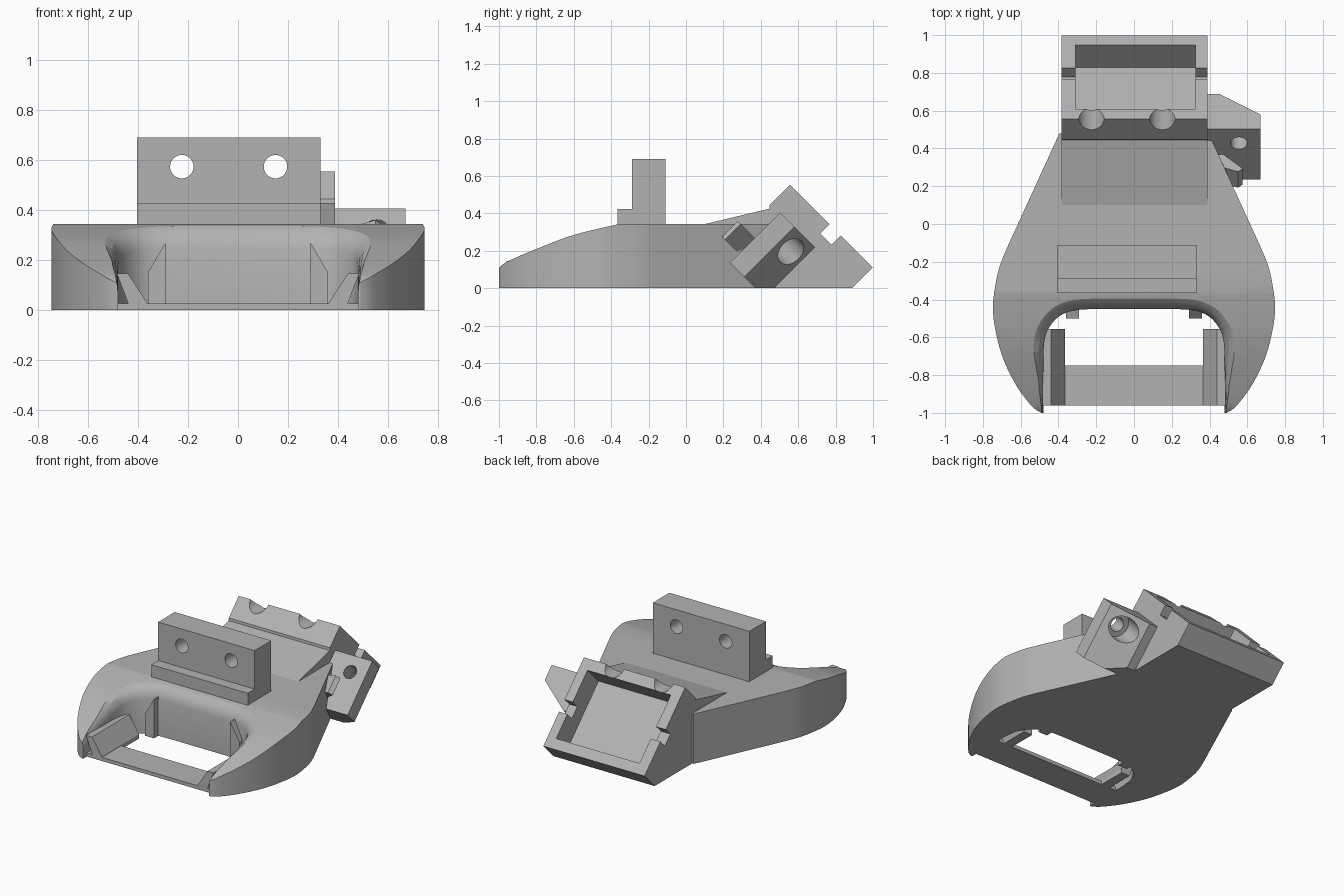
import bpy
import math
from mathutils import Vector

if "Cube" in bpy.data.objects:
    bpy.data.objects.remove(bpy.data.objects["Cube"])

grey = bpy.data.materials.new("plain_grey")
grey.use_nodes = True
grey.diffuse_color = (0.45, 0.45, 0.45, 1)
grey.node_tree.nodes["Principled BSDF"].inputs["Base Color"].default_value = (0.45, 0.45, 0.45, 1)

R = math.sqrt(0.5)


# Axis mappings: profile point (a, b) and depth d to world space
def plan(a, b, d):
    return (a, b, d)


def side(a, b, d):
    return (d, a, b)


def front(a, b, d):
    return (a, d, b)


def tilted(x, u, n):
    # u runs down the rear slope, n points out of it
    return (x, (n + u) * R, (n - u) * R)


def loft(name, rings):
    """Solid skinned through rings with equal point counts."""
    k = len(rings[0])
    verts = [p for ring in rings for p in ring]
    faces = [list(range(k))[::-1], list(range(len(verts) - k, len(verts)))]
    for r in range(len(rings) - 1):
        for i in range(k):
            j = (i + 1) % k
            faces.append([r * k + i, r * k + j, r * k + k + j, r * k + k + i])
    mesh = bpy.data.meshes.new(name)
    mesh.from_pydata(verts, [], faces)
    obj = bpy.data.objects.new(name, mesh)
    bpy.context.collection.objects.link(obj)
    mesh.materials.append(grey)
    bpy.context.view_layer.objects.active = obj
    for o in bpy.context.selected_objects:
        o.select_set(False)
    obj.select_set(True)
    bpy.ops.object.mode_set(mode="EDIT")
    bpy.ops.mesh.select_all(action="SELECT")
    bpy.ops.mesh.normals_make_consistent(inside=False)
    bpy.ops.object.mode_set(mode="OBJECT")
    return obj


def prism(name, pts, lo, hi, axes):
    return loft(name, [[axes(a, b, d) for a, b in pts] for d in (lo, hi)])


def rect(a0, a1, b0, b1):
    return [(a0, b0), (a1, b0), (a1, b1), (a0, b1)]


def rod(start, end, r0, r1):
    """Round cutter between two points."""
    start, end = Vector(start), Vector(end)
    turn = (end - start).to_track_quat("Z", "Y")
    ring = [Vector((math.cos(t * math.pi / 16), math.sin(t * math.pi / 16), 0)) for t in range(32)]
    return loft("cutter", [[c + turn @ (p * r) for p in ring] for c, r in ((start, r0), (end, r1))])


def combine(obj, cutter, operation="DIFFERENCE"):
    mod = obj.modifiers.new("cut", "BOOLEAN")
    mod.operation, mod.object, mod.solver = operation, cutter, "EXACT"
    bpy.context.view_layer.objects.active = obj
    bpy.ops.object.modifier_apply(modifier=mod.name)
    bpy.data.objects.remove(cutter)


def smooth_path(pts, steps=5):
    """Catmull-Rom curve through the points."""
    p = [Vector(q) for q in [pts[0]] + pts + [pts[-1]]]
    out = []
    for a, b, c, d in zip(p, p[1:], p[2:], p[3:]):
        for s in range(steps):
            t = s / steps
            out.append(0.5 * (2 * b + (c - a) * t + (2 * a - 5 * b + 4 * c - d) * t * t
                              + (3 * b - a - 3 * c + d) * t ** 3))
    return [tuple(q) for q in out] + [tuple(pts[-1])]


def mirrored(pts):
    return pts + [(-x, y) for x, y in reversed(pts)]


# Body: horned outline limited by a top that falls away to the front
crown = smooth_path([(-1.0, 0.11), (-0.95, 0.145), (-0.8, 0.21), (-0.6, 0.285), (-0.36, 0.343)])


def height(y):
    for (y0, z0), (y1, z1) in zip(crown, crown[1:]):
        if y <= y1:
            return z0 + (z1 - z0) * (y - y0) / (y1 - y0)
    return crown[-1][1]


outer = smooth_path([(0.49, -1.0), (0.54, -0.965), (0.62, -0.86), (0.69, -0.72), (0.73, -0.58),
                     (0.747, -0.45), (0.735, -0.33), (0.71, -0.22), (0.665, -0.11)])
body = prism("body", mirrored(outer + [(0.395, 0.48)]), 0, 0.6, plan)
combine(body, prism("cutter", [(-1.1, -0.1), (-1.1, 0.04)] + crown + [(0.6, 0.343), (0.6, -0.1)],
                    -1, 1, side), "INTERSECT")

# Front opening with a rounded upper lip
opening = mirrored([(0.48, -1.1), (0.48, -1.0), (0.48, -0.85)]
                   + smooth_path([(0.48, -0.68), (0.465, -0.58), (0.41, -0.5), (0.33, -0.46), (0.22, -0.45)]))


def lip(offset, drop):
    ring = []
    for i, (x, y) in enumerate(opening):
        a, b = Vector(opening[i - 1]), Vector(opening[(i + 1) % len(opening)])
        d = (b - a).normalized()
        if y < -1.05:
            d = Vector((0, math.copysign(1, x)))
        grow = offset * min(1, max(0.1, (y + 1) / 0.35))
        px, py = x + d.y * grow, y - d.x * grow
        ring.append((px, py, drop if abs(drop) >= 0.5 else height(py) - drop))
    return ring


combine(body, loft("cutter", [lip(0, -0.5), lip(0, 0.075), lip(0.008, 0.045), lip(0.025, 0.018),
                              lip(0.06, -0.003), lip(0.06, 0.6)]))
bpy.context.view_layer.objects.active = body
body.select_set(True)
bpy.ops.object.shade_smooth_by_angle(angle=math.radians(25))

# Low bar across the opening, with sloping guide rails
prism("front_bar", rect(-0.48, 0.48, -0.96, -0.75), 0, 0.025, plan)
for s, label in ((1, "left"), (-1, "right")):
    prism(label + "_guide_rail", [(s * x, z) for x, z in ((0.365, 0), (0.365, 0.03), (0.44, 0.145),
                                                        (0.485, 0.145), (0.43, 0))], -0.96, -0.555, front)
    prism(label + "_corner_block", [(s * x, z) for x, z in ((0.29, 0), (0.36, 0), (0.36, 0.15),
                                                          (0.29, 0.27))], -0.5, -0.43, front)

# Upright mounting block with a front step and two through holes
mount = prism("mounting_block", [(-0.365, 0.33), (-0.365, 0.425), (-0.29, 0.425), (-0.29, 0.69),
                                 (-0.11, 0.69), (-0.11, 0.33)], -0.405, 0.33, side)
for x in (-0.225, 0.15):
    combine(mount, rod((x, -0.5, 0.573), (x, 0, 0.573), 0.047, 0.047))

# Rear tray, tilted back, with a ramp leading up to it
top_n = 0.784
tray = prism("rear_tray", [(0.1, 0), (0.1, 0.343), (0.445, 0.425), (0.447, 0.443), (0.556, 0.553),
                           (0.998, 0.111), (0.888, 0)], -0.383, 0.388, side)
combine(tray, prism("cutter", rect(-0.31, 0.325, 0.076, 0.557), top_n - 0.17, top_n + 0.1, tilted))
combine(tray, prism("cutter", rect(-0.5, 0.5, 0.3, 0.385), top_n - 0.07, top_n + 0.1, tilted))
for x in (-0.225, 0.15):
    combine(tray, rod((x, 0.3, 0.565), (x, 0.66, 0.565), 0.07, 0.07))

# Side lug with a countersunk screw hole, trimmed at the ground
lug = prism("side_lug", [(0.37, 0.07), (0.67, 0.07), (0.67, 0.177), (0.45, 0.332), (0.37, 0.332)],
            0.262, 0.643, tilted)
combine(lug, prism("cutter", rect(-1, 1, -1, 1), -0.5, 0, plan))
hole_x, hole_n = 0.555, 0.535
combine(lug, rod(tilted(hole_x, -0.1, hole_n), tilted(hole_x, 0.5, hole_n), 0.045, 0.045))
combine(lug, rod(tilted(hole_x, 0.17, hole_n), tilted(hole_x, 0.5, hole_n), 0.08, 0.08))

# Small catch in front of the lug
prism("lug_catch", [(0.38, 0.0), (0.43, -0.01), (0.55, -0.058), (0.575, -0.035), (0.47, 0.075),
                    (0.38, 0.075)], 0.33, 0.45, tilted)
